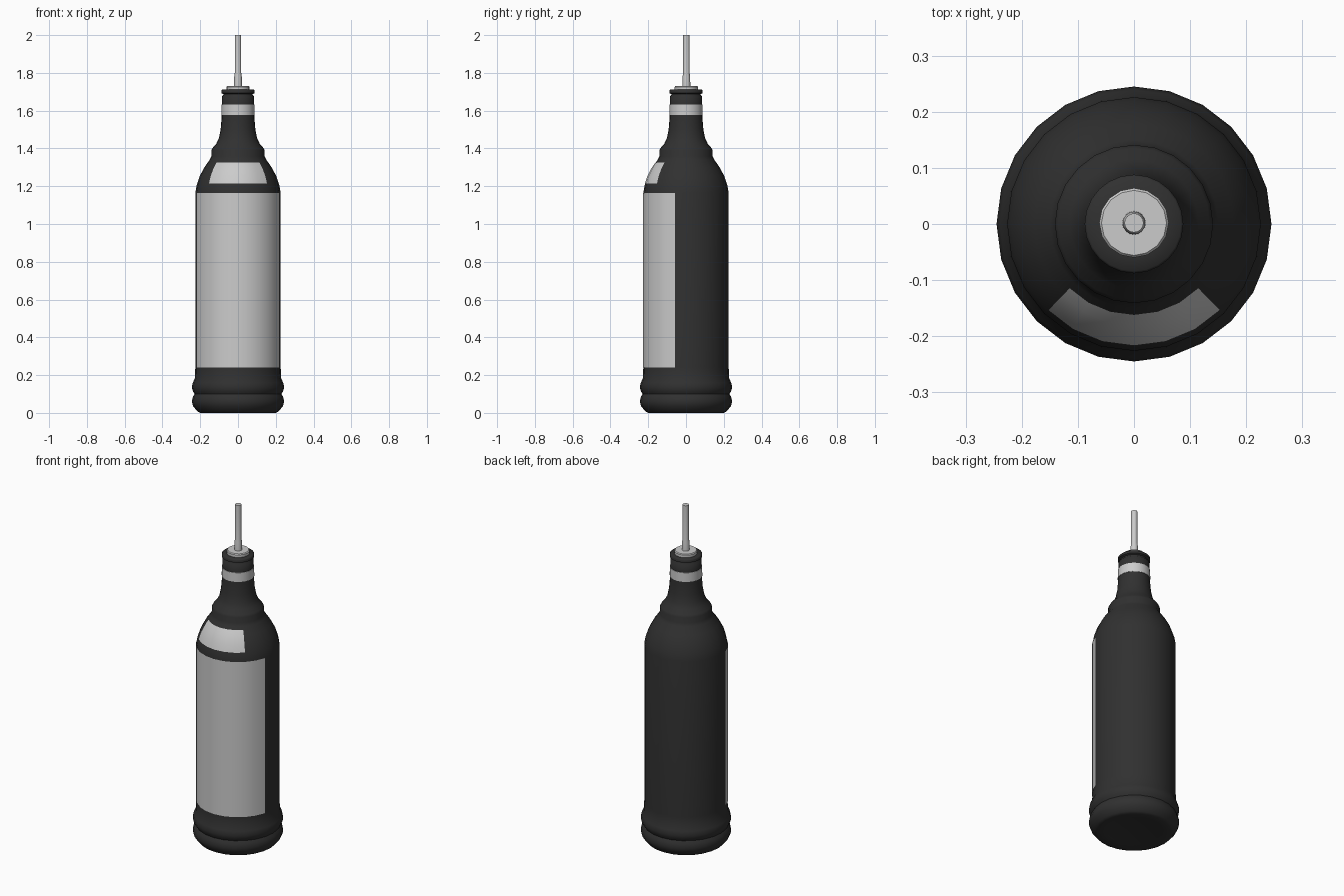
import bpy, bmesh
from math import radians, cos, sin

if "Cube" in bpy.data.objects:
    bpy.data.objects.remove(bpy.data.objects["Cube"])

dark = bpy.data.materials.new("dark_glass")
dark.diffuse_color = (0.03, 0.03, 0.03, 1)
dark.use_nodes = True
dark.node_tree.nodes["Principled BSDF"].inputs["Base Color"].default_value = dark.diffuse_color


def lathe(name, profile, sides=24, start=0, steps=None, mat=None, y=0.0, sharp=35):
    """Turn (radius, z) points about z; steps limits the sweep to a partial arc."""
    closed = steps is None
    cols = sides if closed else steps + 1
    bm = bmesh.new()
    rings = []
    for k in range(cols):
        a = radians(start + 360 * k / sides)
        rings.append([bm.verts.new((r * cos(a), r * sin(a) + y, z)) for r, z in profile])
    for k in range(sides if closed else steps):
        p, q = rings[k], rings[(k + 1) % cols]
        for i in range(len(profile) - 1):
            bm.faces.new((p[i], q[i], q[i + 1], p[i + 1]))
    bmesh.ops.remove_doubles(bm, verts=bm.verts, dist=1e-5)
    if closed:
        bmesh.ops.recalc_face_normals(bm, faces=bm.faces)
    me = bpy.data.meshes.new(name)
    bm.to_mesh(me)
    bm.free()
    ob = bpy.data.objects.new(name, me)
    bpy.context.collection.objects.link(ob)
    if mat:
        me.materials.append(mat)
    bpy.ops.object.select_all(action='DESELECT')
    ob.select_set(True)
    bpy.context.view_layer.objects.active = ob
    bpy.ops.object.shade_smooth_by_angle(angle=radians(sharp))
    return ob


# bottle: base with two ribs, straight body, shoulder, collar, neck and lip
lathe("bottle", [
    (0, 0.02), (0.15, 0.01), (0.2, 0), (0.215, 0.008), (0.237, 0.035), (0.245, 0.06),
    (0.239, 0.085), (0.23, 0.1), (0.238, 0.113), (0.245, 0.135), (0.239, 0.16),
    (0.228, 0.185), (0.226, 0.24), (0.226, 1.165), (0.219, 1.205), (0.202, 1.255),
    (0.178, 1.3), (0.15, 1.34), (0.141, 1.358), (0.141, 1.39), (0.135, 1.402),
    (0.115, 1.425), (0.101, 1.455), (0.092, 1.5), (0.087, 1.56), (0.085, 1.63),
    (0.085, 1.675), (0.078, 1.682), (0.078, 1.688), (0.088, 1.693), (0.088, 1.706),
    (0.084, 1.711), (0.05, 1.711), (0, 1.711)], mat=dark, sharp=60)

# front label, shoulder label and neck band
lathe("front_label", [(0.2285, 0.24), (0.2285, 1.165)], start=195, steps=10)
lathe("shoulder_label", [(0.217, 1.215), (0.204, 1.255), (0.18, 1.3), (0.162, 1.325)],
      start=225, steps=6)
lathe("neck_band", [(0.085, 1.578), (0.0885, 1.578), (0.0875, 1.632), (0.084, 1.632)])

# pourer: stopper disc and slightly tapered tube
lathe("stopper_disc", [(0, 1.705), (0.062, 1.705), (0.062, 1.726), (0.058, 1.731), (0, 1.731)],
      sides=16, y=0.002)
lathe("pour_tube", [(0, 1.725), (0.021, 1.725), (0.02, 1.78), (0.017, 1.8), (0.017, 2.0), (0, 2.0)],
      sides=16, y=0.002)
